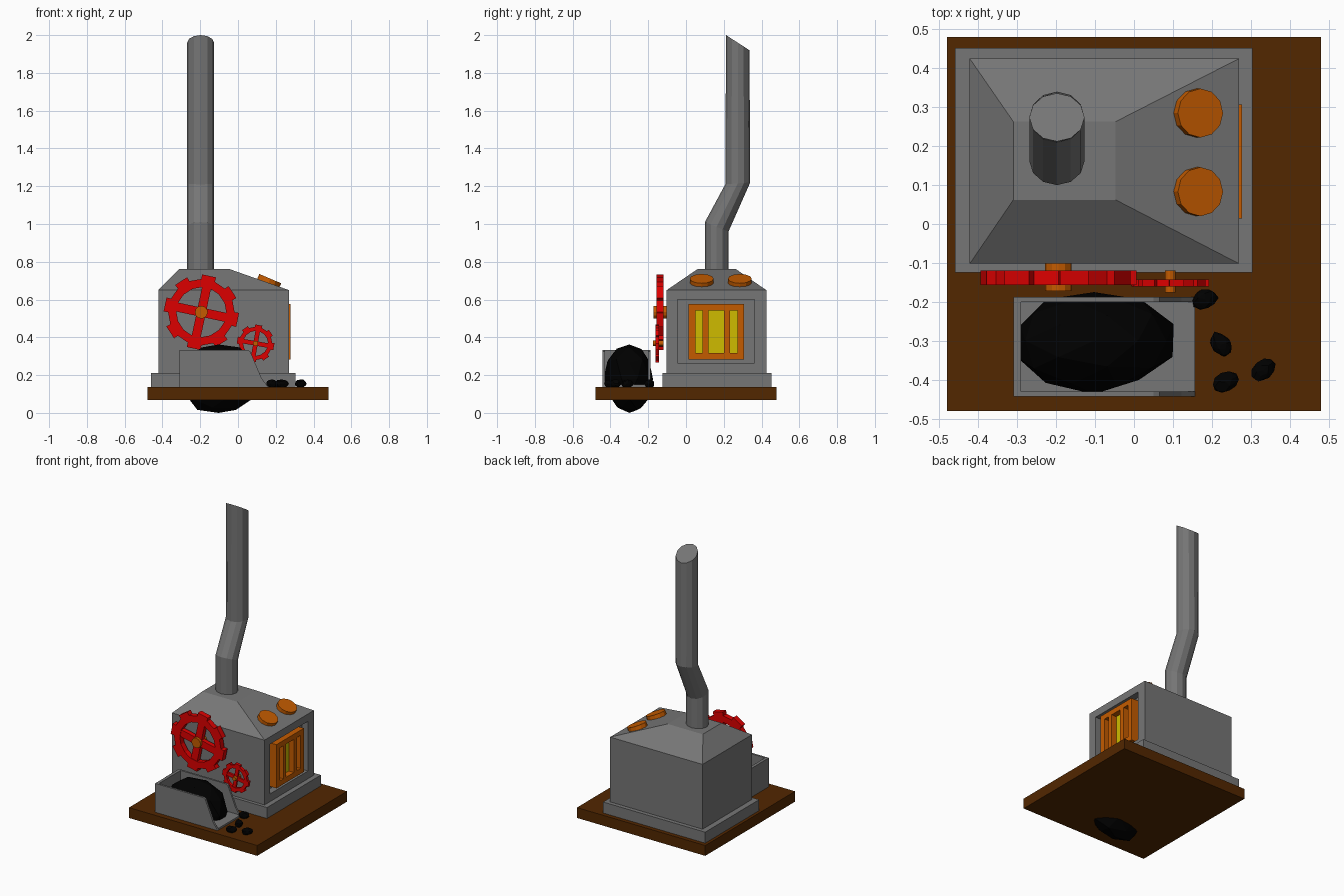
import bpy, bmesh, math, random
from mathutils import Matrix, Vector

if "Cube" in bpy.data.objects:
    bpy.data.objects.remove(bpy.data.objects["Cube"])

random.seed(4)


def material(name, rgb):
    m = bpy.data.materials.new(name)
    m.diffuse_color = (*rgb, 1)
    m.use_nodes = True
    m.node_tree.nodes["Principled BSDF"].inputs["Base Color"].default_value = m.diffuse_color
    return m


IRON = material("iron", (0.18, 0.18, 0.18))
WOOD = material("wood", (0.085, 0.02, 0.0))
RED = material("red_paint", (0.72, 0.0, 0.0))
COPPER = material("copper", (0.55, 0.105, 0.0))
GLOW = material("glow", (0.62, 0.5, 0.0))
COAL = material("coal", (0.0, 0.0, 0.0))


def finish(name, bm, mat=IRON):
    bmesh.ops.recalc_face_normals(bm, faces=bm.faces)
    me = bpy.data.meshes.new(name)
    bm.to_mesh(me)
    bm.free()
    ob = bpy.data.objects.new(name, me)
    bpy.context.collection.objects.link(ob)
    me.materials.append(mat)
    return ob


def add_box(bm, x0, x1, y0, y1, z0, z1, turn=Matrix()):
    mid = Vector((x0 + x1, y0 + y1, z0 + z1)) / 2
    bmesh.ops.create_cube(bm, size=1, matrix=turn @ Matrix.Translation(mid)
                          @ Matrix.Diagonal((x1 - x0, y1 - y0, z1 - z0, 1)))


def box(name, *size, mat=IRON):
    bm = bmesh.new()
    add_box(bm, *size)
    return finish(name, bm, mat)


def cylinder(name, r, depth, matrix, mat, sides=12):
    bm = bmesh.new()
    bmesh.ops.create_cone(bm, cap_ends=True, segments=sides, radius1=r, radius2=r,
                          depth=depth, matrix=matrix)
    return finish(name, bm, mat)


def loft(bm, rings):
    """Skin a list of closed point rings and cap both ends."""
    rows = [[bm.verts.new(p) for p in ring] for ring in rings]
    n = len(rows[0])
    for a, b in zip(rows, rows[1:]):
        for i in range(n):
            bm.faces.new((a[i], a[(i + 1) % n], b[(i + 1) % n], b[i]))
    bm.faces.new(rows[0])
    bm.faces.new(rows[-1])


def rect(x0, x1, y0, y1, z):
    return [(x0, y0, z), (x1, y0, z), (x1, y1, z), (x0, y1, z)]


# Base board and furnace plinth
box("base_board", -0.48, 0.48, -0.48, 0.48, 0.068, 0.138, mat=WOOD)
box("furnace_plinth", -0.46, 0.304, -0.125, 0.452, 0.138, 0.212)

# Furnace body with hipped top and a recessed mouth on the right
bm = bmesh.new()
loft(bm, [rect(-0.422, 0.27, -0.102, 0.425, 0.21), rect(-0.422, 0.27, -0.102, 0.425, 0.65),
          rect(-0.31, -0.047, 0.062, 0.263, 0.762)])
bmesh.ops.recalc_face_normals(bm, faces=bm.faces)
mouth = max(bm.faces, key=lambda f: f.normal.x)
bmesh.ops.inset_region(bm, faces=[mouth], thickness=0.056)
hole = bmesh.ops.extrude_discrete_faces(bm, faces=[mouth])["faces"][0]
bmesh.ops.translate(bm, verts=hole.verts, vec=(-0.045, 0, 0))
for v in hole.verts:
    for w in [e.other_vert(v) for e in v.link_edges if abs(e.other_vert(v).co.x - 0.27) < 1e-4] + [v]:
        w.co.y = 0.362 if w.co.y > 0.2 else -0.045
        w.co.z = 0.60 if w.co.z > 0.4 else 0.264
finish("furnace_body", bm)

# Fire grate: frame, bars and glow behind
bm = bmesh.new()
for z0, z1 in ((0.282, 0.318), (0.542, 0.577)):
    add_box(bm, 0.222, 0.278, 0.014, 0.307, z0, z1)
for y0, y1 in ((0.014, 0.05), (0.088, 0.118), (0.2, 0.233), (0.272, 0.307)):
    add_box(bm, 0.222, 0.278, y0, y1, 0.318, 0.542)
finish("fire_grate", bm, COPPER)
box("fire_glow", 0.222, 0.24, 0.03, 0.29, 0.30, 0.56, mat=GLOW)

# Pressure caps on the right slope
for i, y in enumerate((0.083, 0.285)):
    cylinder(f"cap_{i + 1}", 0.063, 0.045, Matrix.Translation((0.162, y, 0.69))
             @ Matrix.Rotation(math.radians(23), 4, 'Y'), COPPER)

# Bent chimney: each ring is front y/z and back y/z
bm = bmesh.new()
rings = []
for y0, z0, y1, z1 in ((0.10, 0.73, 0.225, 0.73), (0.10, 1.01, 0.225, 0.96),
                       (0.208, 1.21, 0.34, 1.22), (0.212, 2.0, 0.336, 1.92)):
    ring = []
    for k in range(12):
        a = math.tau * k / 12
        t = (1 + math.sin(a)) / 2
        ring.append((-0.198 + 0.071 * math.cos(a), y0 + (y1 - y0) * t, z0 + (z1 - z0) * t))
    rings.append(ring)
loft(bm, rings)
finish("chimney", bm)


# Toothed wheels with four spokes and a hub
def gear(name, x, z, r, y0, y1, hub_r, hub_y0, hub_y1, tilt):
    bm = bmesh.new()
    tooth = math.radians(12)

    def vert(rad, a, y):
        return bm.verts.new((rad * math.cos(a), y, rad * math.sin(a)))

    angles = [math.tau * k / 8 + s * tooth for k in range(8) for s in (-1, 1)]
    inner, outer = ([[vert(q * r, a, y) for y in (y0, y1)] for a in angles] for q in (0.66, 0.88))
    for i in range(16):
        j = (i + 1) % 16
        a, b, c, d = inner[i], inner[j], outer[j], outer[i]
        bm.faces.new((a[0], b[0], c[0], d[0]))
        bm.faces.new((a[1], b[1], c[1], d[1]))
        bm.faces.new((a[0], b[0], b[1], a[1]))
        if i % 2:
            bm.faces.new((c[0], d[0], d[1], c[1]))
        else:
            e, f = ([vert(r, angles[q] + s * 0.02, y) for y in (y0, y1)]
                    for q, s in ((i, 1), (j, -1)))
            bm.faces.new((d[0], c[0], f[0], e[0]))
            bm.faces.new((d[1], c[1], f[1], e[1]))
            for p, q in ((d, e), (e, f), (f, c)):
                bm.faces.new((p[0], q[0], q[1], p[1]))
    for k in range(4):
        add_box(bm, 0.05 * r, 0.7 * r, y0 + 0.003, y1 - 0.003, -0.12 * r, 0.12 * r,
                Matrix.Rotation(k * math.pi / 2, 4, 'Y'))
    ob = finish(name, bm, RED)
    ob.location = (x, 0, z)
    ob.rotation_euler.y = math.radians(tilt)
    cylinder(name + "_hub", hub_r, hub_y1 - hub_y0,
             Matrix.Translation((x, (hub_y0 + hub_y1) / 2, z)) @ Matrix.Rotation(math.pi / 2, 4, 'X'),
             COPPER)


gear("large_gear", -0.194, 0.533, 0.2, -0.157, -0.12, 0.034, -0.172, -0.098, 12)
gear("small_gear", 0.093, 0.368, 0.1, -0.161, -0.142, 0.014, -0.176, -0.12, 10)

# Coal bin: open at the top and right, with cut-back side panels
bm = bmesh.new()
side = [(-0.31, 0.138), (0.157, 0.138), (0.122, 0.19), (0.065, 0.325), (0.05, 0.333), (-0.31, 0.333)]
for y0, y1 in ((-0.443, -0.43), (-0.2, -0.187)):
    loft(bm, [[(x, y, z) for x, z in side] for y in (y0, y1)])
add_box(bm, -0.31, -0.29, -0.43, -0.2, 0.138, 0.333)
add_box(bm, -0.29, 0.157, -0.43, -0.2, 0.138, 0.15)
finish("coal_bin", bm)


# Coal heap and loose lumps, jittered then fitted to a bounding box
def lump(name, loc, radii, spin, jitter):
    bm = bmesh.new()
    bmesh.ops.create_icosphere(bm, subdivisions=2, radius=1)
    for v in bm.verts:
        v.co *= 1 + random.uniform(-jitter, jitter)
    for ax in range(3):
        lo, hi = (f(v.co[ax] for v in bm.verts) for f in (min, max))
        for v in bm.verts:
            v.co[ax] = (2 * v.co[ax] - lo - hi) / (hi - lo)
    bmesh.ops.transform(bm, verts=bm.verts, matrix=Matrix.Translation(loc)
                        @ Matrix.Rotation(math.radians(spin), 4, 'Z') @ Matrix.Diagonal((*radii, 1)))
    finish(name, bm, COAL)


lump("coal_heap", (-0.1, -0.306, 0.181), (0.202, 0.131, 0.181), 0, 0.06)
for i, (x, y, spin) in enumerate(((0.182, -0.192, 20), (0.222, -0.308, -50),
                                  (0.235, -0.405, 25), (0.332, -0.375, 40))):
    lump(f"coal_lump_{i + 1}", (x, y, 0.153), (0.034, 0.025, 0.023), spin, 0.1)
